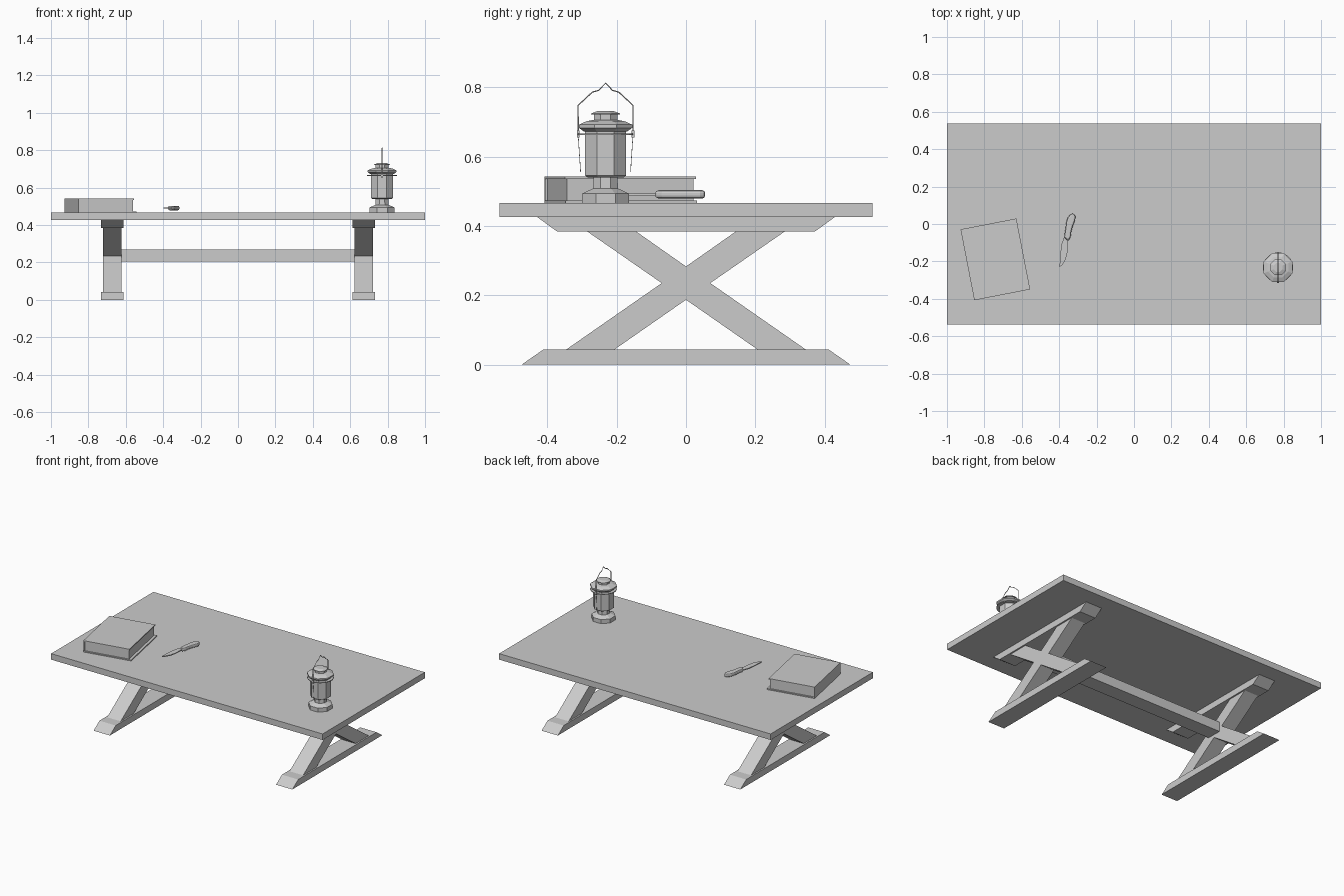
import bpy, bmesh, math
from mathutils import Matrix, Vector

cube = bpy.data.objects.get("Cube")
if cube:
    bpy.data.objects.remove(cube, do_unlink=True)

grey = bpy.data.materials.new("plain_grey")
grey.use_nodes = True
COLOUR = (0.6, 0.6, 0.6, 1)
grey.diffuse_color = COLOUR
grey.node_tree.nodes["Principled BSDF"].inputs["Base Color"].default_value = COLOUR


def finish(name, bm, matrix=None):
    """Turn a bmesh into a named, coloured object."""
    if matrix:
        bm.transform(matrix)
    bmesh.ops.recalc_face_normals(bm, faces=bm.faces)
    mesh = bpy.data.meshes.new(name)
    bm.to_mesh(mesh)
    bm.free()
    mesh.materials.append(grey)
    obj = bpy.data.objects.new(name, mesh)
    bpy.context.collection.objects.link(obj)
    return obj


def box(name, lo, hi, matrix=None):
    bm = bmesh.new()
    lo, hi = Vector(lo), Vector(hi)
    bmesh.ops.create_cube(bm, size=1, matrix=Matrix.Translation((lo + hi) / 2)
                          @ Matrix.Diagonal((*(hi - lo), 1)))
    return finish(name, bm, matrix)


def prism(name, outline, depth, matrix=None):
    """Extrude an outline in the local xy plane, centred on local z."""
    bm = bmesh.new()
    face = bm.faces.new([bm.verts.new((x, y, -depth / 2)) for x, y in outline])
    new = bmesh.ops.extrude_face_region(bm, geom=[face])["geom"]
    bmesh.ops.translate(bm, vec=(0, 0, depth),
                        verts=[v for v in new if isinstance(v, bmesh.types.BMVert)])
    return finish(name, bm, matrix)


def lathe(name, profile, centre, sides=8):
    """Spin (half width, z) pairs into a faceted solid with flats on the axes."""
    bm = bmesh.new()
    rings = []
    for r, z in profile:
        r /= math.cos(math.pi / sides)
        turns = [(i + 0.5) * math.tau / sides for i in range(sides)]
        rings.append([bm.verts.new((r * math.cos(a), r * math.sin(a), z)) for a in turns])
    for a, b in zip(rings, rings[1:]):
        for i in range(sides):
            j = (i + 1) % sides
            bm.faces.new((a[i], a[j], b[j], b[i]))
    bm.faces.new(rings[0])
    bm.faces.new(rings[-1])
    return finish(name, bm, Matrix.Translation(centre))


def wire(name, points, radius):
    curve = bpy.data.curves.new(name, "CURVE")
    curve.dimensions = "3D"
    curve.bevel_depth = radius
    curve.bevel_resolution = 1
    curve.use_fill_caps = True
    spline = curve.splines.new("POLY")
    spline.points.add(len(points) - 1)
    for p, co in zip(spline.points, points):
        p.co = (*co, 1)
    curve.materials.append(grey)
    obj = bpy.data.objects.new(name, curve)
    bpy.context.collection.objects.link(obj)
    return obj


def bevel(obj, width, segments):
    mod = obj.modifiers.new("rounding", "BEVEL")
    mod.width = width
    mod.segments = segments


# Table
TOP = 0.466
box("table_top", (-1, -0.538, 0.426), (1, 0.538, TOP))
box("stretcher", (-0.65, -0.05, 0.206), (0.65, 0.05, 0.27))

# Trestle legs: local xy becomes world yz, local z becomes world x
UPRIGHT = Matrix(((0, 0, 1, 0), (1, 0, 0, 0), (0, 1, 0, 0), (0, 0, 0, 1)))
foot = [(-0.474, 0), (0.474, 0), (0.412, 0.043), (-0.412, 0.043)]
beam = [(-0.372, 0.384), (0.372, 0.384), (0.43, 0.426), (-0.43, 0.426)]
# Both crossing braces share one outline
cross = [(-0.346, 0.043), (-0.207, 0.043), (0, 0.187), (0.207, 0.043), (0.346, 0.043),
         (0.07, 0.235), (0.285, 0.384), (0.144, 0.384), (0, 0.283), (-0.144, 0.384),
         (-0.285, 0.384), (-0.07, 0.235)]
for side, x in (("left", 0.672), ("right", -0.672)):
    place = Matrix.Translation((x, 0, 0)) @ UPRIGHT
    prism(side + "_foot", foot, 0.12, place)
    prism(side + "_top_beam", beam, 0.12, place)
    prism(side + "_cross_brace", cross, 0.1, place)

# Book: boards, spine and inset pages
book = Matrix.Translation((-0.7355, -0.188, TOP)) @ Matrix.Rotation(math.radians(11), 4, "Z")
box("book_lower_cover", (-0.158, -0.193, 0), (0.158, 0.193, 0.007), book)
box("book_upper_cover", (-0.158, -0.193, 0.069), (0.146, 0.193, 0.076), book)
box("book_spine", (-0.158, -0.193, 0.007), (-0.151, 0.193, 0.069), book)
box("book_pages", (-0.151, -0.186, 0.007), (0.141, 0.186, 0.069), book)

# Knife
blade = [(-0.398, -0.23), (-0.382, -0.219), (-0.364, -0.185), (-0.356, -0.15),
         (-0.352, -0.08), (-0.37, -0.06), (-0.387, -0.107), (-0.394, -0.16)]
handle = [(-0.352, -0.092), (-0.339, -0.07), (-0.336, -0.045), (-0.329, -0.016), (-0.315, 0.02),
          (-0.313, 0.04), (-0.32, 0.056), (-0.338, 0.054), (-0.354, 0.035),
          (-0.362, 0.01), (-0.367, -0.03), (-0.374, -0.07)]
lift = Matrix.Translation((0, 0, 0.491))
prism("knife_blade", blade, 0.006, lift)
bevel(prism("knife_handle", handle, 0.024, lift), 0.008, 2)

# Lantern
SPOT = (0.77, -0.232, 0)
lathe("lantern_base", [(0.068, TOP), (0.068, 0.493), (0.036, 0.508), (0.034, 0.543)], SPOT)
lathe("lantern_body", [(0.052, 0.54), (0.059, 0.545), (0.059, 0.672)], SPOT)
lathe("lantern_flange", [(0.079, 0.662), (0.079, 0.667)], SPOT, 16)
lathe("lantern_cap", [(0.062, 0.672), (0.077, 0.683), (0.077, 0.692), (0.055, 0.702),
                      (0.034, 0.706), (0.034, 0.721)], SPOT)
lathe("lantern_lid", [(0.042, 0.721), (0.042, 0.724), (0.024, 0.731)], SPOT)

# Lantern handle and guard wires
half = [(0.079, 0.662), (0.079, 0.748), (0.038, 0.786), (0.02, 0.791)]
arch = [(-y, z) for y, z in half] + [(0, 0.812)] + half[::-1]
wire("lantern_handle", [(SPOT[0], SPOT[1] + y, z) for y, z in arch], 0.002)
for name, s in (("back", 1), ("front", -1)):
    y = SPOT[1] + s * 0.079
    wire(name + "_guard_wire", [(SPOT[0], y, 0.662), (SPOT[0], y - s * 0.007, 0.555)], 0.001)
    box(name + "_handle_pivot", (SPOT[0] - 0.006, y - 0.004, 0.655),
        (SPOT[0] + 0.006, y + 0.004, 0.675))
